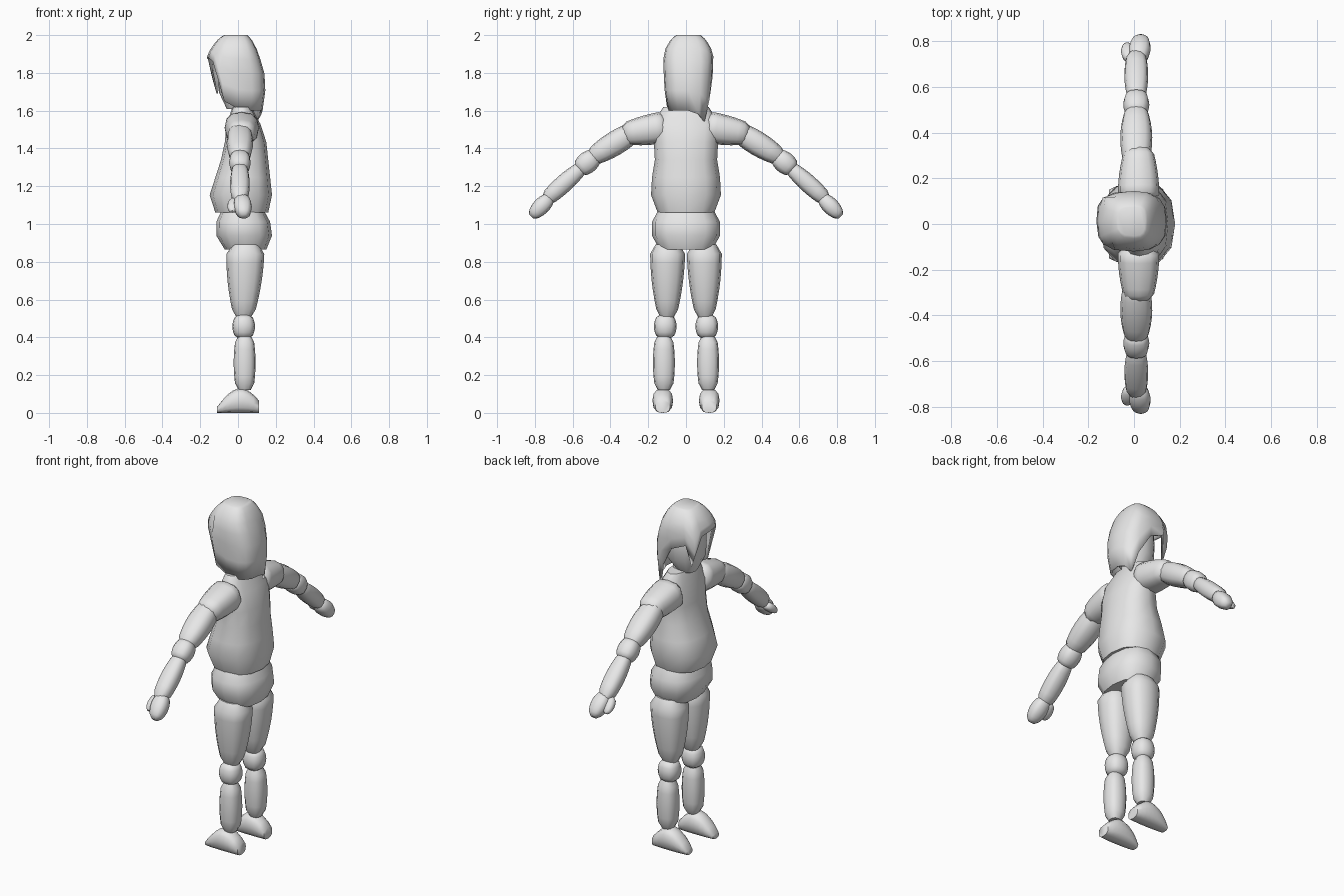
import bpy
import bmesh
from math import sin, cos, pi, copysign, radians
from mathutils import Vector

if "Cube" in bpy.data.objects:
    bpy.data.objects.remove(bpy.data.objects["Cube"])

grey = bpy.data.materials.new("light_grey")
grey.use_nodes = True
grey.diffuse_color = (0.8, 0.8, 0.8, 1)
grey.node_tree.nodes["Principled BSDF"].inputs["Base Color"].default_value = grey.diffuse_color


def power(value, exponent):
    return copysign(abs(value) ** exponent, value)


def finish(name, bm, mirror=False):
    """Turn the bmesh into a smooth object, mirrored across the body if asked."""
    bmesh.ops.recalc_face_normals(bm, faces=bm.faces)
    mesh = bpy.data.meshes.new(name)
    bm.to_mesh(mesh)
    bm.free()
    mesh.materials.append(grey)
    obj = bpy.data.objects.new(name, mesh)
    bpy.context.collection.objects.link(obj)
    if mirror:
        modifier = obj.modifiers.new("other_side", "MIRROR")
        modifier.use_axis = (False, True, False)
        modifier.use_mirror_merge = False
    bpy.ops.object.select_all(action="DESELECT")
    obj.select_set(True)
    bpy.context.view_layer.objects.active = obj
    bpy.ops.object.shade_smooth_by_angle(angle=radians(55))
    return obj


def loft(name, rings, mirror=False, sides=12, squareness=0.8):
    """Skin rings given as (centre, first axis, second axis) and cap both ends."""
    bm = bmesh.new()
    loops = []
    for centre, first, second in rings:
        loop = []
        for i in range(sides):
            angle = 2 * pi * i / sides
            point = centre + first * power(cos(angle), squareness) + second * power(sin(angle), squareness)
            loop.append(bm.verts.new(point))
        loops.append(loop)
    for lower, upper in zip(loops, loops[1:]):
        for i in range(sides):
            bm.faces.new((lower[i - 1], lower[i], upper[i], upper[i - 1]))
    bm.faces.new(loops[0])
    bm.faces.new(loops[-1])
    return finish(name, bm, mirror)


def trunk(name, bottom, top, front, back, side):
    """Upright form with evenly spaced levels and its reach in each direction."""
    rings = []
    for i, (f, b, s) in enumerate(zip(front, back, side)):
        height = bottom + (top - bottom) * i / (len(side) - 1)
        rings.append((Vector(((b - f) / 2, 0, height)), Vector(((f + b) / 2, 0, 0)), Vector((0, s, 0))))
    loft(name, rings)


def barrel(name, start, end, radii, flatness=0.92):
    """Paired limb segment whose radius bulges smoothly and closes with rounded ends."""
    start, end = Vector(start), Vector(end)
    across = Vector((1, 0, 0))
    over = (end - start).cross(across).normalized() * flatness
    first, middle, last = radii
    rings = []
    steps = 8
    for i in range(steps + 1):
        t = i / steps
        radius = first * (1 - t) * (1 - 2 * t) + 4 * middle * t * (1 - t) + last * t * (2 * t - 1)
        if i in (0, steps):
            radius *= 0.7
        rings.append((start.lerp(end, t), across * radius, over * radius))
    loft(name, rings, mirror=True)


# Torso, hips, neck and head
trunk("torso", 1.06, 1.62,
      front=(0.12, 0.15, 0.12, 0.09, 0.07, 0.06, 0.03),
      back=(0.16, 0.18, 0.17, 0.16, 0.15, 0.12, 0.07),
      side=(0.15, 0.185, 0.18, 0.165, 0.17, 0.18, 0.12))
trunk("pelvis", 0.865, 1.085,
      front=(0.07, 0.115, 0.115, 0.08), back=(0.15, 0.18, 0.17, 0.13), side=(0.14, 0.18, 0.18, 0.14))
trunk("neck", 1.57, 1.68, front=(0.03, 0.03), back=(0.07, 0.07), side=(0.05, 0.05))
trunk("head", 1.61, 1.95,
      front=(0.06, 0.1, 0.105, 0.1, 0.06), back=(0.04, 0.1, 0.11, 0.1, 0.06), side=(0.05, 0.1, 0.105, 0.1, 0.07))

# Legs
barrel("thigh", (0.03, 0.1, 0.5), (0.04, 0.097, 0.89), (0.05, 0.09, 0.1))
barrel("knee", (0.03, 0.11, 0.395), (0.03, 0.11, 0.52), (0.04, 0.06, 0.04), flatness=1)
barrel("shin", (0.035, 0.117, 0.12), (0.035, 0.117, 0.41), (0.045, 0.058, 0.045), flatness=1)

# Feet: low toes swelling to a tall heel, flat on the floor
foot = []
for i in range(9):
    t = i / 8
    swell = sin(pi * (0.08 + 0.75 * t))
    half_height = 0.065 * swell
    foot.append((Vector((0.22 * t - 0.11, 0.123, half_height)),
                 Vector((0, 0.055 * swell ** 0.5, 0)), Vector((0, 0, half_height))))
loft("foot", foot, mirror=True)

# Arms
barrel("sleeve", (0.02, 0.1, 1.515), (0.02, 0.335, 1.475), (0.09, 0.085, 0.06))
barrel("upper_arm", (0.01, 0.25, 1.505), (0.01, 0.51, 1.345), (0.05, 0.07, 0.045))
barrel("elbow", (0.01, 0.475, 1.365), (0.01, 0.57, 1.285), (0.04, 0.057, 0.04), flatness=1)
barrel("forearm", (0.01, 0.54, 1.31), (0.01, 0.745, 1.125), (0.035, 0.052, 0.04))
barrel("hand", (0.02, 0.715, 1.145), (0.03, 0.82, 1.04), (0.03, 0.048, 0.025))
barrel("thumb", (-0.015, 0.715, 1.13), (-0.03, 0.79, 1.065), (0.025, 0.034, 0.015), flatness=0.7)

# Hair: a shell swept from the crown to a ragged rim, listed from the back round by the left
RIM = (1.6, 1.58, 1.54, 1.66, 1.78, 1.82, 1.69, 1.87, 1.88, 1.88, 1.86, 1.65, 1.61, 1.6, 1.6, 1.6)
BACK = (0.13, 0.145, 0.14, 0.11, 0.1)
FRONT = (0.14, 0.145, 0.185, 0.16, 0.15)
SIDE = (0.11, 0.125, 0.13, 0.133, 0.13)
HAIR_TOP, HAIR_LOW = 2.0, 1.6


def reach(table, height):
    """Reach of the hair at a height, closing in over the crown."""
    place = max(0, (height - HAIR_LOW) / (HAIR_TOP - HAIR_LOW)) * (len(table) - 1)
    index = min(int(place), len(table) - 2)
    width = table[index] + (table[index + 1] - table[index]) * (place - index)
    return width * min(1, (HAIR_TOP + 0.01 - height) / 0.11) ** 0.3


bm = bmesh.new()
columns = []
for i, rim in enumerate(RIM):
    angle = 2 * pi * i / len(RIM)
    along, aside = power(cos(angle), 0.7), power(sin(angle), 0.7)
    column = []
    for step in range(8):
        height = HAIR_TOP - (HAIR_TOP - rim) * (step / 7) ** 2
        x = along * reach(BACK if along > 0 else FRONT, height)
        y = aside * reach(SIDE, height) + 0.012
        column.append(bm.verts.new((x, y, height)))
    columns.append(column)
for i, column in enumerate(columns):
    before = columns[i - 1]
    for step in range(len(column) - 1):
        bm.faces.new((before[step], before[step + 1], column[step + 1], column[step]))
bm.faces.new([column[0] for column in columns])
hair = finish("hair", bm)
shell = hair.modifiers.new("thickness", "SOLIDIFY")
shell.thickness = 0.012
shell.offset = -1
